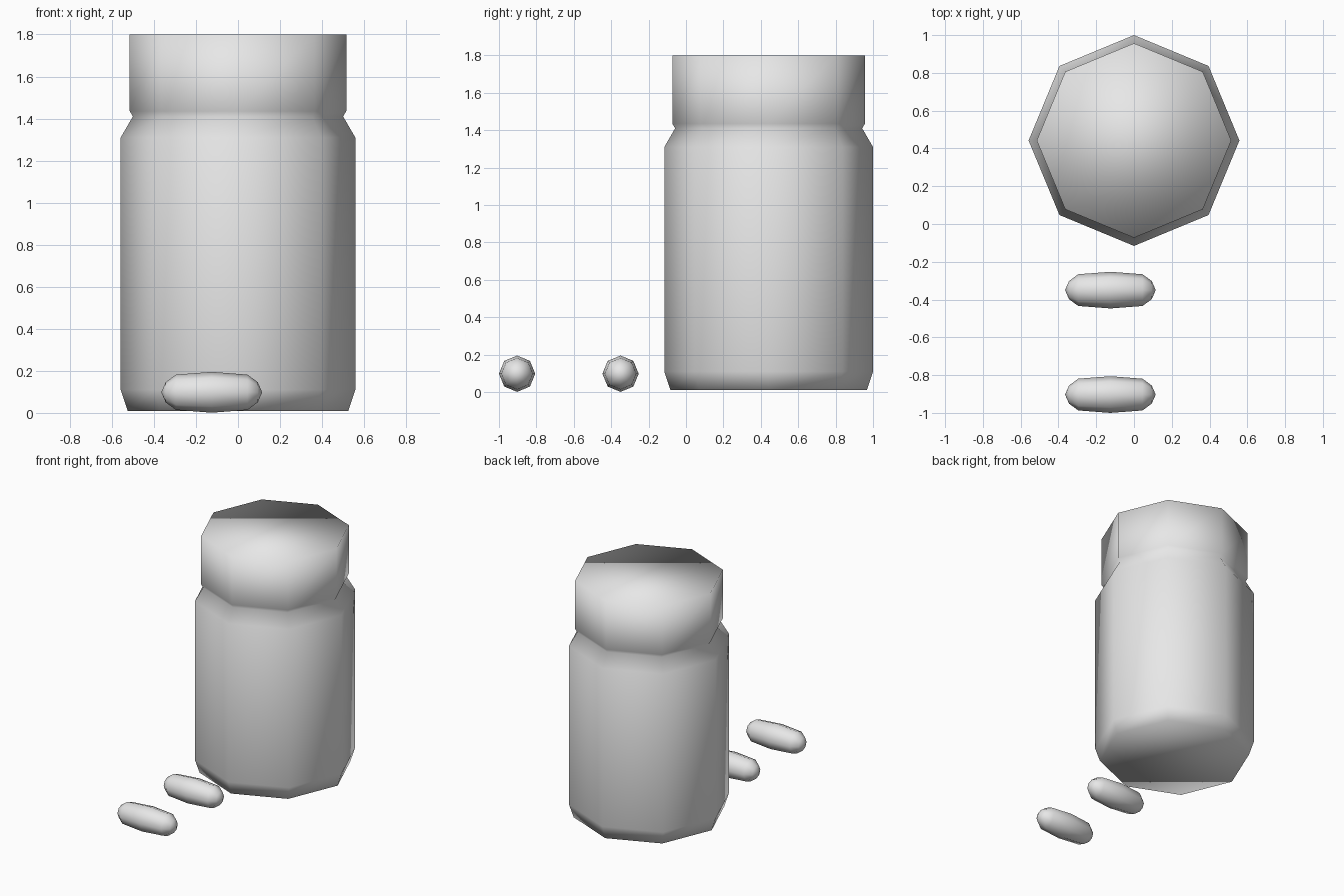
import bpy
import bmesh
from math import cos, sin, pi
from mathutils import Matrix, Vector

cube = bpy.data.objects.get("Cube")
if cube:
    bpy.data.objects.remove(cube, do_unlink=True)

SIDES = 8

grey = bpy.data.materials.new("light grey")
grey.use_nodes = True
colour = (0.8, 0.8, 0.8, 1)
grey.diffuse_color = colour
grey.node_tree.nodes["Principled BSDF"].inputs["Base Color"].default_value = colour


def lathe(name, profile, location, turn=Matrix()):
    """Spin (radius, height) pairs into a closed smooth solid; radius 0 makes a pole."""
    bm = bmesh.new()
    rings = []
    for r, z in profile:
        count = SIDES if r > 0 else 1
        rings.append([bm.verts.new((r * cos(2 * pi * i / SIDES), r * sin(2 * pi * i / SIDES), z))
                      for i in range(count)])
    for low, high in zip(rings, rings[1:]):
        for i in range(SIDES):
            j = (i + 1) % SIDES
            corners = [low[i % len(low)], low[j % len(low)],
                       high[j % len(high)], high[i % len(high)]]
            bm.faces.new(list(dict.fromkeys(corners)))
    # Flat end caps
    for ring in (rings[0], rings[-1]):
        if len(ring) > 1:
            bm.faces.new(ring)
    bmesh.ops.transform(bm, matrix=turn, verts=bm.verts)
    bmesh.ops.recalc_face_normals(bm, faces=bm.faces)
    for face in bm.faces:
        face.smooth = True
    mesh = bpy.data.meshes.new(name)
    bm.to_mesh(mesh)
    bm.free()
    mesh.materials.append(grey)
    obj = bpy.data.objects.new(name, mesh)
    obj.location = Vector(location)
    bpy.context.collection.objects.link(obj)
    return obj


# Bottle: chamfered foot, straight body, shoulder, pinched neck and wide lid
lathe("bottle",
      [(0.525, 0.01), (0.558, 0.11), (0.558, 1.31), (0.5, 1.41), (0.515, 1.435), (0.515, 1.8)],
      (0, 0.442, 0))

# Pills: long capsules lying along x, slightly fuller in the middle
half = [(0.097, 0), (0.084, 0.17), (0.048, 0.219), (0, 0.24)]
pill = [(r, -z) for r, z in reversed(half)] + half[1:]
for name, y in (("back_pill", -0.35), ("front_pill", -0.903)):
    lathe(name, pill, (-0.125, y, 0.098), Matrix.Rotation(pi / 2, 4, "Y"))
